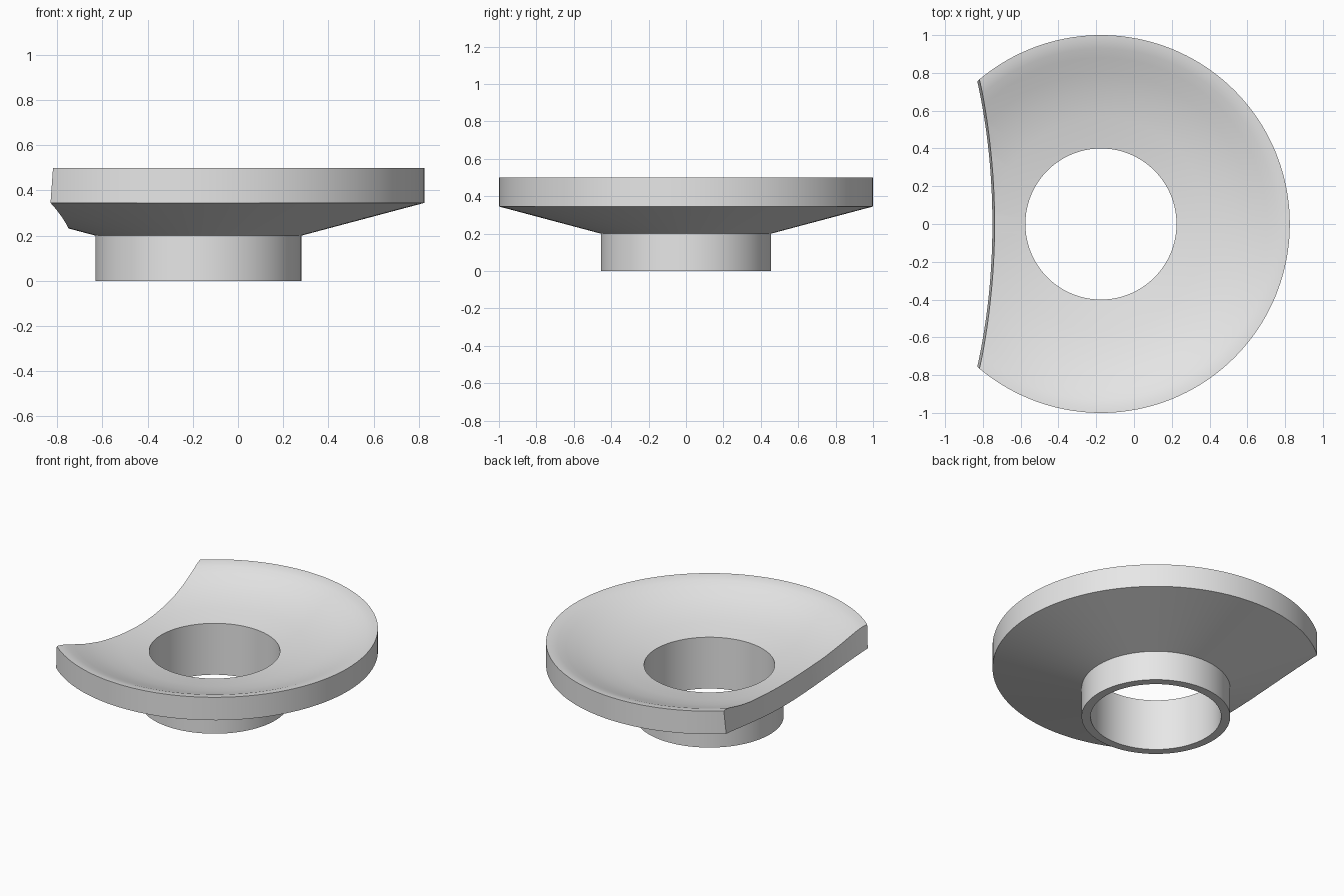
import bpy, bmesh, math

cube = bpy.data.objects.get("Cube")
if cube:
    bpy.data.objects.remove(cube, do_unlink=True)

AXIS_X = -0.175   # centre of the round body
SEGMENTS = 160

grey = bpy.data.materials.new("light_grey")
grey.use_nodes = True
grey.diffuse_color = (0.8, 0.8, 0.8, 1)
grey.node_tree.nodes["Principled BSDF"].inputs["Base Color"].default_value = (0.8, 0.8, 0.8, 1)


def make_object(name, bm):
    bmesh.ops.recalc_face_normals(bm, faces=bm.faces)
    mesh = bpy.data.meshes.new(name)
    bm.to_mesh(mesh)
    bm.free()
    mesh.materials.append(grey)
    obj = bpy.data.objects.new(name, mesh)
    bpy.context.collection.objects.link(obj)
    return obj


def lathe(name, profile, x):
    """Revolve a closed (radius, z) profile around a vertical axis."""
    bm = bmesh.new()
    rings = []
    for i in range(SEGMENTS):
        a = 2 * math.pi * i / SEGMENTS
        rings.append([bm.verts.new((x + r * math.cos(a), r * math.sin(a), z))
                      for r, z in profile])
    n = len(profile)
    for i in range(SEGMENTS):
        p, q = rings[i], rings[(i + 1) % SEGMENTS]
        for j in range(n):
            k = (j + 1) % n
            bm.faces.new((p[j], q[j], q[k], p[k]))
    return make_object(name, bm)


# Dish with collar: collar, conical underside, outer wall, rounded lip, hollow top
profile = [
    (0.40, 0.0), (0.455, 0.0), (0.455, 0.20), (1.0, 0.345), (1.0, 0.50),
    (0.97, 0.497), (0.93, 0.486), (0.88, 0.467), (0.80, 0.436),
    (0.70, 0.403), (0.565, 0.372), (0.40, 0.347),
]
dish = lathe("flanged_dish", profile, AXIS_X)

# Large tapered cutter that takes the shallow curved bite from one side
bm = bmesh.new()
bmesh.ops.create_cone(bm, cap_ends=True, segments=512,
                      radius1=3.194, radius2=3.295, depth=1.2)
bmesh.ops.translate(bm, verts=bm.verts, vec=(-3.98, 0, 0.4))
cutter = make_object("side_cutter", bm)
cutter.hide_render = True

cut = dish.modifiers.new("side_cut", 'BOOLEAN')
cut.operation = 'DIFFERENCE'
cut.solver = 'EXACT'
cut.object = cutter

bpy.ops.object.select_all(action='DESELECT')
dish.select_set(True)
bpy.context.view_layer.objects.active = dish
bpy.ops.object.modifier_apply(modifier=cut.name)
bpy.data.objects.remove(cutter, do_unlink=True)

# Smooth round surfaces, crisp edges
bpy.ops.object.shade_smooth_by_angle(angle=math.radians(30))
